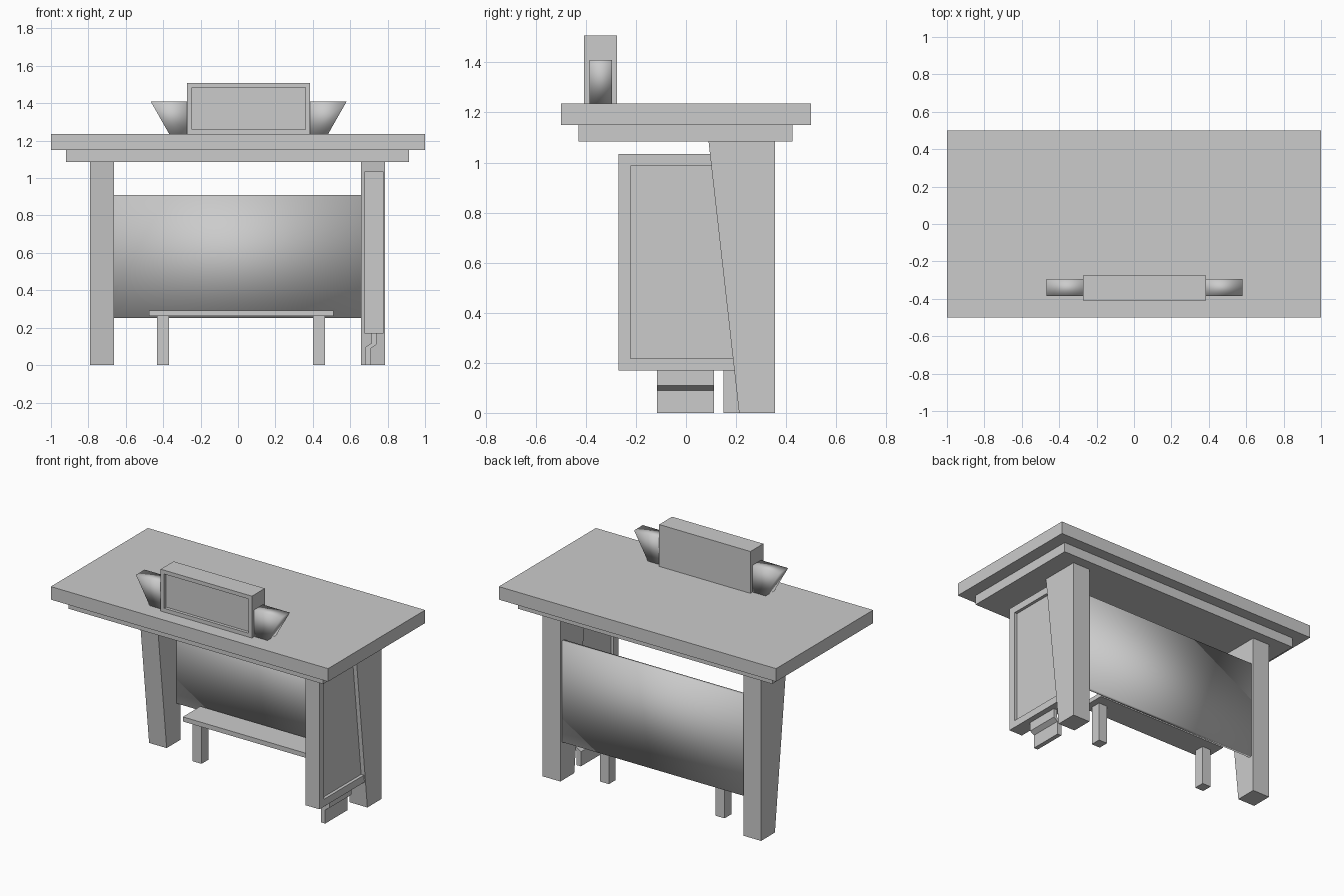
import bpy, bmesh
from mathutils import Vector

if "Cube" in bpy.data.objects:
    bpy.data.objects.remove(bpy.data.objects["Cube"])


def finish(bm, name, smooth=False):
    bmesh.ops.recalc_face_normals(bm, faces=bm.faces)
    me = bpy.data.meshes.new(name)
    bm.to_mesh(me)
    bm.free()
    for p in me.polygons:
        p.use_smooth = smooth
    ob = bpy.data.objects.new(name, me)
    bpy.context.collection.objects.link(ob)
    return ob


def prism(name, profile, axis, a, b, smooth=False):
    """Extrude a closed profile along axis 'x' (y,z points) or 'y' (x,z points)."""
    bm = bmesh.new()
    place = (lambda p, t: (t, p[0], p[1])) if axis == 'x' else (lambda p, t: (p[0], t, p[1]))
    face = bm.faces.new([bm.verts.new(place(p, a)) for p in profile])
    res = bmesh.ops.extrude_face_region(bm, geom=[face])
    step = Vector((b - a, 0, 0)) if axis == 'x' else Vector((0, b - a, 0))
    bmesh.ops.translate(bm, vec=step,
                        verts=[g for g in res['geom'] if isinstance(g, bmesh.types.BMVert)])
    return finish(bm, name, smooth)


def box(name, x, y, z, smooth=False, recess=(), margin=0.0, depth=0.0):
    """Box from ranges; faces whose normals are listed in recess get a sunken panel."""
    bm = bmesh.new()
    bmesh.ops.create_cube(bm, size=1)
    for v in bm.verts:
        v.co = [r[0] + (c + 0.5) * (r[1] - r[0]) for c, r in zip(v.co, (x, y, z))]
    bm.normal_update()
    for n in map(Vector, recess):
        face = max(bm.faces, key=lambda f: (round(f.normal.dot(n), 3), f.calc_area()))
        bmesh.ops.inset_individual(bm, faces=[face], thickness=margin, use_even_offset=True)
        new = bmesh.ops.extrude_discrete_faces(bm, faces=[face])['faces'][0]
        bmesh.ops.translate(bm, vec=-n * depth, verts=new.verts)
        bm.normal_update()
    return finish(bm, name, smooth)


# Desktop slab and the smaller slab under it
box("desktop", (-1, 1), (-0.5, 0.5), (1.15, 1.235))
box("desktop_underlay", (-0.92, 0.915), (-0.43, 0.425), (1.085, 1.15))

# Tapered legs
leg_profile = [(0.09, 1.085), (0.355, 1.085), (0.355, 0), (0.212, 0)]
for side, x0, x1 in (("left", -0.79, -0.663), ("right", 0.658, 0.785)):
    prism(f"{side}_leg", leg_profile, 'x', x0, x1)

# Back panel between the legs
box("back_panel", (-0.663, 0.658), (0.315, 0.34), (0.252, 0.91), smooth=True)

# Low shelf and its feet
box("shelf", (-0.475, 0.51), (0.11, 0.29), (0.263, 0.293))
for side, x0, x1 in (("left", -0.432, -0.368), ("right", 0.402, 0.466)):
    box(f"{side}_shelf_foot", (x0, x1), (0.15, 0.22), (0, 0.263))

# Side cabinet with sunken panels, standing on a cranked foot
box("side_cabinet", (0.677, 0.777), (-0.27, 0.28), (0.17, 1.035),
    recess=[(1, 0, 0), (-1, 0, 0)], margin=0.048, depth=0.02)
foot_profile = [(0.715, 0.17), (0.74, 0.17), (0.74, 0.11), (0.71, 0.09),
                (0.71, 0), (0.68, 0), (0.68, 0.095), (0.715, 0.118)]
prism("cabinet_foot", foot_profile, 'y', -0.115, 0.112)

# Desk display with sunken screen and two slanted wings
box("display_body", (-0.272, 0.386), (-0.408, -0.275), (1.235, 1.508),
    recess=[(0, -1, 0)], margin=0.025, depth=0.02)
mid = 0.057
for side, s in (("left", -1), ("right", 1)):
    wing = [(mid + s * dx, z) for dx, z in
            ((0.315, 1.236), (0.425, 1.236), (0.524, 1.41), (0.315, 1.41))]
    prism(f"{side}_display_wing", wing, 'y', -0.385, -0.295, smooth=True)
